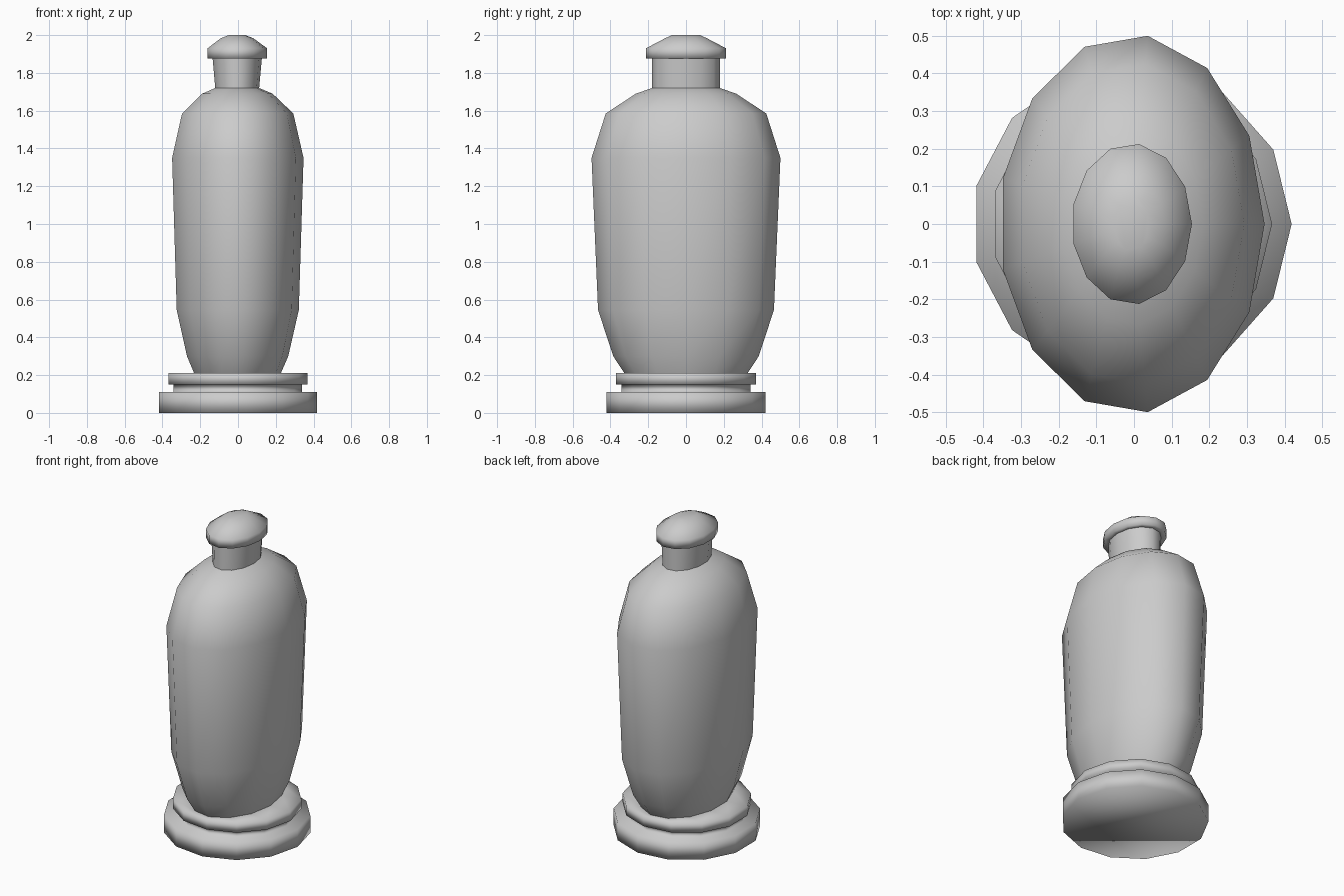
import bpy, bmesh, math

if "Cube" in bpy.data.objects:
    bpy.data.objects.remove(bpy.data.objects["Cube"])

SIDES = 13
SHIFT_X = -0.006  # an odd-sided ring is off-centre, so recentre it


def lathe(name, profile, cap_bottom=False, cap_top=False):
    """Skin elliptical rings given as (x radius, y radius, z)."""
    bm = bmesh.new()
    rings = []
    for rx, ry, z in profile:
        ring = []
        for i in range(SIDES):
            a = 2 * math.pi * i / SIDES
            ring.append(bm.verts.new((rx * math.cos(a) + SHIFT_X, ry * math.sin(a), z)))
        rings.append(ring)
    for lo, hi in zip(rings, rings[1:]):
        for i in range(SIDES):
            j = (i + 1) % SIDES
            bm.faces.new((lo[i], lo[j], hi[j], hi[i]))
    if cap_bottom:
        bm.faces.new(rings[0][::-1])
    if cap_top:
        bm.faces.new(rings[-1])
    for f in bm.faces:
        f.smooth = True
    mesh = bpy.data.meshes.new(name)
    bm.to_mesh(mesh)
    bm.free()
    obj = bpy.data.objects.new(name, mesh)
    bpy.context.collection.objects.link(obj)
    return obj


# Round stepped base, ending where the body starts
lathe("base", [(0.425, 0.425, 0), (0.425, 0.425, 0.11), (0.345, 0.345, 0.11),
               (0.345, 0.345, 0.15), (0.373, 0.373, 0.15), (0.373, 0.373, 0.21),
               (0.233, 0.328, 0.21)], cap_bottom=True)

# Oval body with shoulders
lathe("body", [(0.233, 0.328, 0.21), (0.272, 0.388, 0.30), (0.328, 0.469, 0.545),
               (0.353, 0.5037, 1.35), (0.299, 0.428, 1.585), (0.189, 0.268, 1.69),
               (0.118, 0.18, 1.72)])

# Neck, flaring slightly from front view
lathe("neck", [(0.118, 0.18, 1.72), (0.132, 0.18, 1.875)])

# Domed stopper
lathe("stopper", [(0.132, 0.18, 1.875), (0.16, 0.214, 1.875), (0.16, 0.214, 1.93),
                  (0.088, 0.112, 1.983), (0.045, 0.075, 2.0)], cap_top=True)
